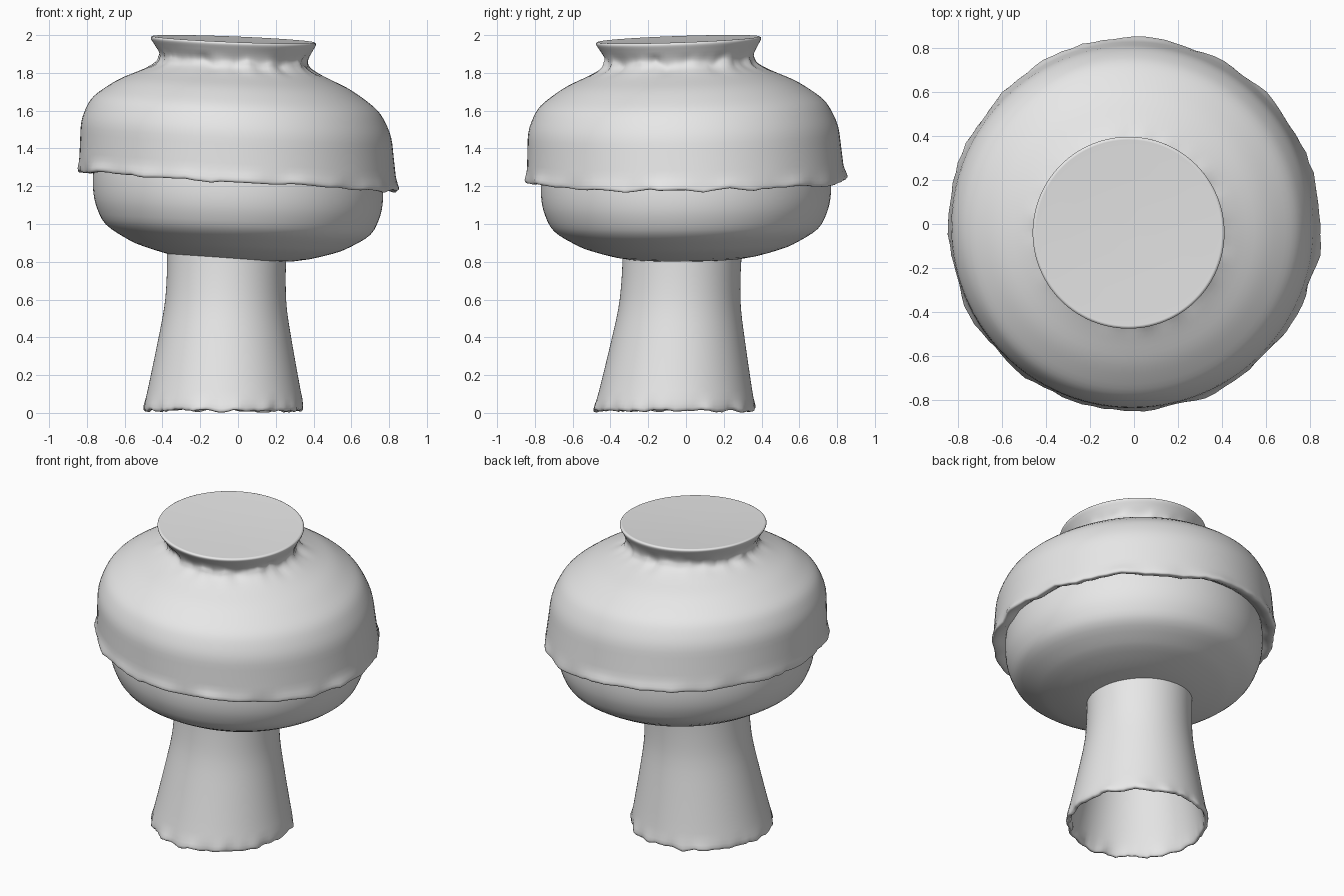
import bpy, bmesh, math, random
from mathutils import Vector

random.seed(4)
SIDES = 112

cube = bpy.data.objects.get("Cube")
if cube:
    bpy.data.objects.remove(cube, do_unlink=True)

# One plain clay colour
clay = bpy.data.materials.new("grey_clay")
clay.use_nodes = True
colour = (0.8, 0.8, 0.8, 1)
clay.diffuse_color = colour
clay.node_tree.nodes["Principled BSDF"].inputs["Base Color"].default_value = colour


def smooth_profile(points, steps=3):
    """Catmull-Rom curve through (radius, height) points."""
    pts = [Vector(p) for p in points]
    pts = [pts[0]] + pts + [pts[-1]]
    curve = []
    for a, b, c, d in zip(pts, pts[1:], pts[2:], pts[3:]):
        for i in range(steps):
            t = i / steps
            curve.append(0.5 * (2 * b + (c - a) * t
                                + (2 * a - 5 * b + 4 * c - d) * t ** 2
                                + (3 * b - a - 3 * c + d) * t ** 3))
    return curve + [pts[-1]]


def wobble():
    """Softened random offsets around a ring."""
    raw = [random.uniform(-1, 1) for _ in range(SIDES)]
    return [(raw[i - 2] + raw[i - 1] + raw[i]) / 2 for i in range(SIDES)]


def thrown_part(name, points, low, high, edges=(), amount=0.01):
    """Hand-thrown turned part. low and high give centre x, centre y,
    tilt along x and tilt along y at its lowest and highest ring.
    edges are the heights where the rim is ruffled."""
    profile = smooth_profile(points)
    bottom = min(p.y for p in profile)
    top = max(p.y for p in profile)
    ruffles = [(edge, wobble(), wobble()) for edge in edges]
    bm = bmesh.new()
    rings = []
    for radius, z in profile:
        t = (z - bottom) / (top - bottom)
        cx, cy, tx, ty = (a + (b - a) * t for a, b in zip(low, high))
        ring = []
        for i in range(SIDES):
            angle = math.tau * i / SIDES
            r, h = max(radius, 0), z
            for edge, out, up in ruffles:
                weight = amount * max(0, 1 - abs(z - edge) / 0.06)
                if r > 0.2:
                    r += out[i] * weight
                    h += up[i] * weight
            x, y = r * math.cos(angle), r * math.sin(angle)
            ring.append(bm.verts.new((x + cx, y + cy, h + tx * x + ty * y)))
        rings.append(ring)
    for a, b in zip(rings, rings[1:]):
        for i in range(SIDES):
            j = (i + 1) % SIDES
            bm.faces.new((a[i], a[j], b[j], b[i]))
    bmesh.ops.remove_doubles(bm, verts=bm.verts, dist=0.0005)
    mesh = bpy.data.meshes.new(name)
    bm.to_mesh(mesh)
    bm.free()
    mesh.materials.append(clay)
    obj = bpy.data.objects.new(name, mesh)
    bpy.context.collection.objects.link(obj)
    bpy.ops.object.select_all(action="DESELECT")
    obj.select_set(True)
    bpy.context.view_layer.objects.active = obj
    bpy.ops.object.shade_smooth_by_angle(angle=math.radians(60))
    return obj


# Hollow flared foot, inner wall first, then the rim and the outer wall
thrown_part("hollow_stem",
            [(0.29, 0.84), (0.29, 0.7), (0.3, 0.55), (0.335, 0.35), (0.385, 0.1),
             (0.4, 0.02), (0.415, 0.012), (0.425, 0.03), (0.405, 0.12),
             (0.36, 0.35), (0.325, 0.55), (0.315, 0.7), (0.315, 0.84)],
            (-0.075, -0.06, 0, 0), (-0.06, -0.02, -0.05, 0.01), edges=[0.015])

# Shallow bowl, its rim tucked inside the lid
thrown_part("bowl",
            [(0, 0.8), (0.3, 0.815), (0.5, 0.862), (0.6, 0.905), (0.7, 0.97),
             (0.745, 1.05), (0.765, 1.13), (0.768, 1.22), (0.76, 1.3)],
            (0, 0, -0.04, 0.01), (0, 0, -0.04, 0.01))

# Domed lid with overhanging ruffled rim and flared knob
thrown_part("lid_with_knob",
            [(0.755, 1.27), (0.8, 1.235), (0.835, 1.225), (0.847, 1.24),
             (0.838, 1.3), (0.83, 1.4), (0.82, 1.5), (0.79, 1.58), (0.75, 1.64),
             (0.68, 1.695), (0.6, 1.745), (0.5, 1.79), (0.42, 1.83),
             (0.395, 1.86), (0.395, 1.89), (0.42, 1.935), (0.437, 1.965),
             (0.43, 1.977), (0.4, 1.977), (0.2, 1.972), (0, 1.97)],
            (0, 0, -0.06, 0.01), (-0.025, -0.04, -0.04, 0.035),
            edges=[1.235, 1.86], amount=0.012)
